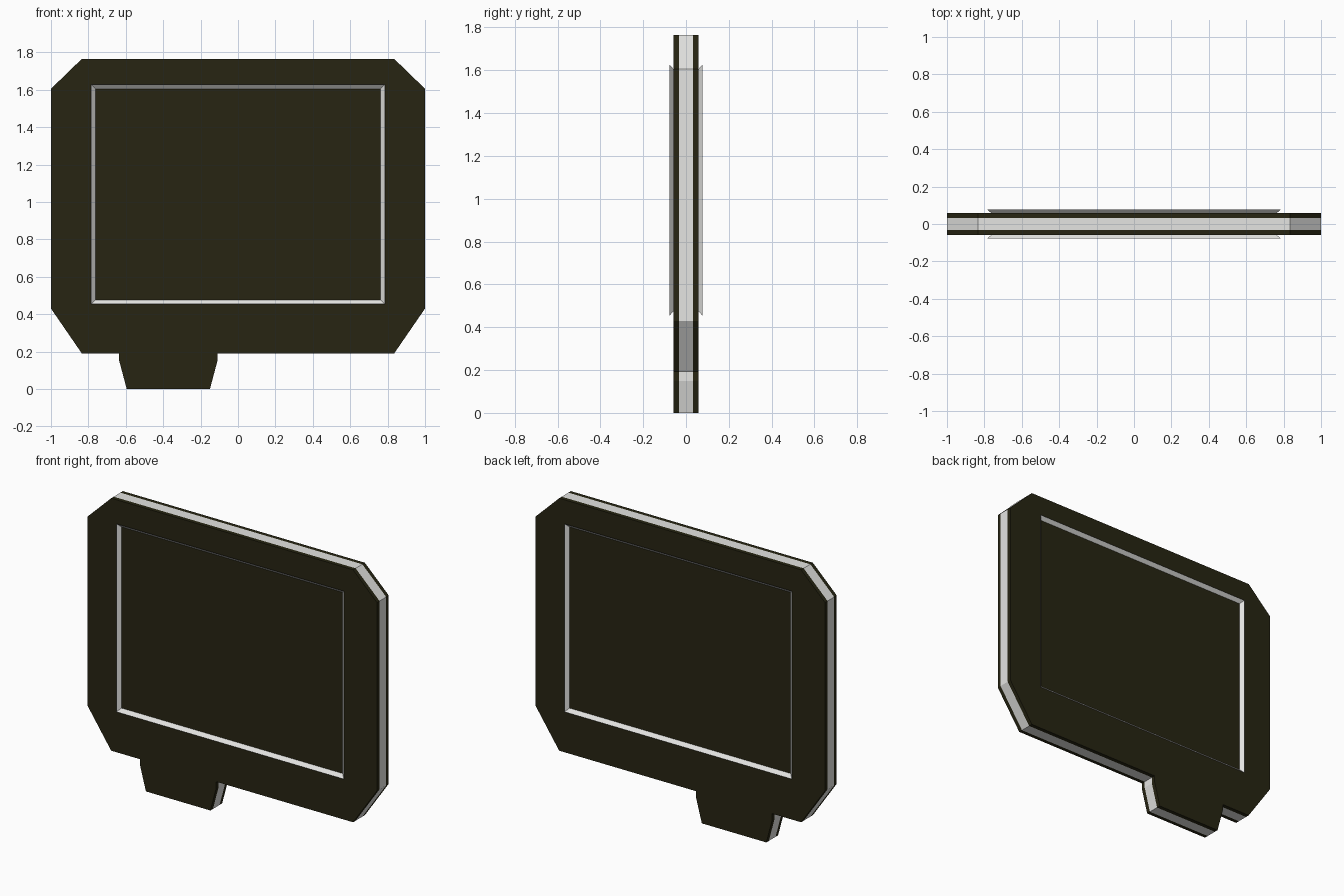
import bpy, bmesh
from mathutils import Vector

cube = bpy.data.objects.get("Cube")
if cube:
    bpy.data.objects.remove(cube, do_unlink=True)


def make_material(name, rgb):
    mat = bpy.data.materials.new(name)
    mat.use_nodes = True
    mat.diffuse_color = (*rgb, 1)
    bsdf = mat.node_tree.nodes["Principled BSDF"]
    bsdf.inputs["Base Color"].default_value = (*rgb, 1)
    bsdf.inputs["Roughness"].default_value = 0.8
    return mat


dark = make_material("dark olive", (0.02, 0.018, 0.006))
light = make_material("light grey", (0.78, 0.78, 0.76))


def finish(bm, name, mats):
    mesh = bpy.data.meshes.new(name)
    bm.to_mesh(mesh)
    bm.free()
    for mat in mats:
        mesh.materials.append(mat)
    obj = bpy.data.objects.new(name, mesh)
    bpy.context.collection.objects.link(obj)
    return obj


FACE_Y = 0.058   # half thickness of the board
CORE_Y = 0.033   # half thickness of the light middle layer

# Board outline with chamfered corners and the tapered tab underneath
outline = [(-0.835, 0.19), (-0.635, 0.19), (-0.635, 0.15), (-0.595, 0),
           (-0.15, 0), (-0.11, 0.15), (-0.11, 0.19), (0.835, 0.19),
           (1, 0.43), (1, 1.605), (0.835, 1.765), (-0.835, 1.765),
           (-1, 1.605), (-1, 0.43)]

# Layered board: dark skins on both sides of a light core
bm = bmesh.new()
layers = [[bm.verts.new((x, y, z)) for x, z in outline]
          for y in (-FACE_Y, -CORE_Y, CORE_Y, FACE_Y)]
bm.faces.new(layers[0])
bm.faces.new(layers[-1])
count = len(outline)
for level in range(3):
    a, b = layers[level], layers[level + 1]
    for i in range(count):
        j = (i + 1) % count
        face = bm.faces.new((a[i], a[j], b[j], b[i]))
        face.material_index = 1 if level == 1 else 0
bmesh.ops.recalc_face_normals(bm, faces=bm.faces)
finish(bm, "sign_board", [dark, light])


# Thin flared frame around each panel, sloping in towards the board
def panel_frame(name, side):
    bm = bmesh.new()
    centre = Vector((0, 0, 1.04))

    def ring(half_x, half_z, y):
        return [bm.verts.new(centre + Vector((sx * half_x, side * y, sz * half_z)))
                for sx, sz in ((-1, -1), (1, -1), (1, 1), (-1, 1))]

    outer = ring(0.785, 0.587, 0.078)
    inner = ring(0.763, 0.565, FACE_Y)
    for i in range(4):
        j = (i + 1) % 4
        face = bm.faces.new((outer[i], outer[j], inner[j], inner[i]))
        face.normal_update()
        if face.normal.y * side < 0:
            face.normal_flip()
    finish(bm, name, [light])


panel_frame("front_panel_frame", -1)
panel_frame("back_panel_frame", 1)
